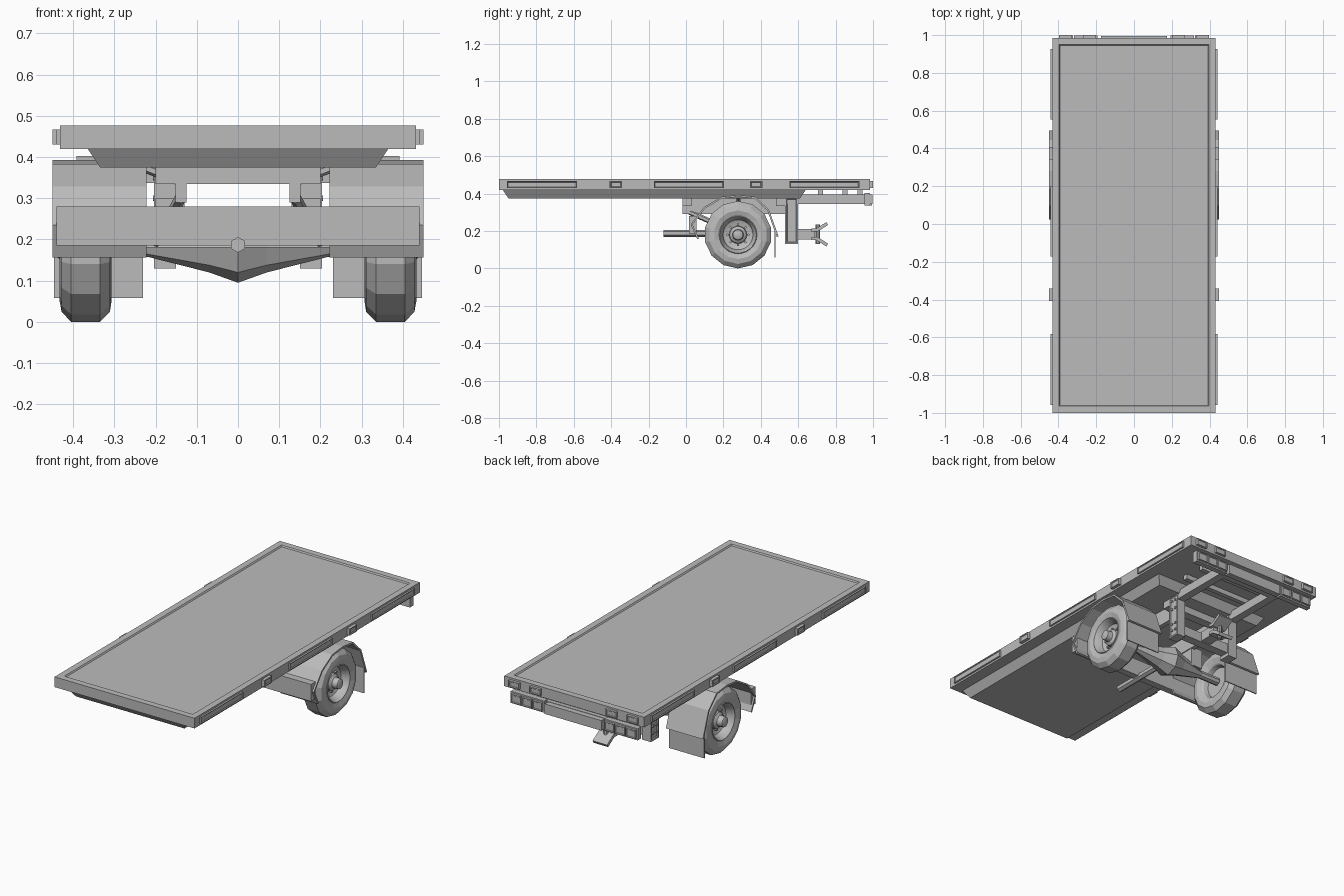
import bpy, bmesh, math
from mathutils import Vector, Matrix

old = bpy.data.objects.get("Cube")
if old:
    bpy.data.objects.remove(old)

grey = bpy.data.materials.new("plain_grey")
grey.use_nodes = True
grey.diffuse_color = (0.5, 0.5, 0.5, 1)
grey.node_tree.nodes["Principled BSDF"].inputs["Base Color"].default_value = (0.5, 0.5, 0.5, 1)


def finish(name, bm, smooth=False):
    bmesh.ops.recalc_face_normals(bm, faces=bm.faces)
    mesh = bpy.data.meshes.new(name)
    bm.to_mesh(mesh)
    bm.free()
    mesh.materials.append(grey)
    ob = bpy.data.objects.new(name, mesh)
    bpy.context.collection.objects.link(ob)
    if smooth:
        bpy.ops.object.select_all(action='DESELECT')
        ob.select_set(True)
        bpy.context.view_layer.objects.active = ob
        bpy.ops.object.shade_smooth_by_angle(angle=math.radians(30))
    return ob


def box(name, x, y, z, inset=None, depth=0.005, rim=0.006, foot=0):
    """Box from ranges; 'inset' sinks the face in that direction, 'foot' tapers the bottom."""
    bm = bmesh.new()
    bmesh.ops.create_cube(bm, size=1)
    for v in bm.verts:
        low = v.co.z < 0
        v.co = Vector(r[0] if c < 0 else r[1] for r, c in zip((x, y, z), v.co))
        if low and foot:
            v.co.x -= math.copysign(foot, v.co.x)
            v.co.y -= math.copysign(foot, v.co.y)
    bm.normal_update()
    if inset:
        face = max(bm.faces, key=lambda f: f.normal.dot(Vector(inset)))
        bmesh.ops.inset_region(bm, faces=[face], thickness=rim)
        bmesh.ops.inset_region(bm, faces=[face], thickness=depth, depth=-depth)
    return finish(name, bm)


def side_box(name, s, x, *args, **kw):
    """Box with x given for the left side, flipped for s = -1."""
    return box(name, sorted((s * x[0], s * x[1])), *args, **kw)


def lathe(name, profile, sides, centre, smooth=False):
    """Spin (x, radius) points about an axis along x."""
    bm = bmesh.new()
    vs = [bm.verts.new((x, 0, -r)) for x, r in profile]
    es = [bm.edges.new(p) for p in zip(vs, vs[1:])]
    bmesh.ops.spin(bm, geom=vs + es, cent=(0, 0, 0), axis=(1, 0, 0),
                   angle=math.tau, steps=sides, use_duplicate=False)
    bmesh.ops.remove_doubles(bm, verts=bm.verts, dist=1e-4)
    bmesh.ops.translate(bm, verts=bm.verts, vec=centre)
    return finish(name, bm, smooth)


def rod(name, a, b, radius, sides=6):
    a, b = Vector(a), Vector(b)
    bm = bmesh.new()
    turn = (b - a).to_track_quat('Z', 'Y').to_matrix().to_4x4()
    bmesh.ops.create_cone(bm, cap_ends=True, segments=sides, radius1=radius, radius2=radius,
                          depth=(b - a).length, matrix=Matrix.Translation((a + b) / 2) @ turn)
    return finish(name, bm)


def sheet(name, x, path, thick):
    """Bent sheet: a (y, z) path swept across x, thickened inward."""
    bm = bmesh.new()
    rows = [[bm.verts.new((xx, y, z)) for y, z in path] for xx in x]
    for i in range(len(path) - 1):
        bm.faces.new((rows[0][i], rows[0][i + 1], rows[1][i + 1], rows[1][i]))
    ob = finish(name, bm)
    mod = ob.modifiers.new("thickness", 'SOLIDIFY')
    mod.thickness = thick
    mod.offset = 0
    return ob


# Load bed and tapered underframe
box("deck", (-.432, .432), (-1, .985), (.42, .477), inset=(0, 0, 1), rim=.05, depth=.007)
box("underframe", (-.365, .365), (-.98, .64), (.375, .42), foot=.03)

# Chassis frame
box("front_crossmember", (-.2, .2), (-.02, .03), (.335, .376))
box("middle_crossmember", (-.2, .2), (.48, .53), (.335, .376))
box("rear_crossmember", (-.2, .2), (.92, .965), (.345, .395))
for y in (.72, .85, .93):
    box("deck_rib", (-.25, .25), (y - .013, y + .013), (.393, .422))
for s in (1, -1):
    side_box("chassis_rail", s, (.125, .152), (-.02, .53), (.29, .377))
    side_box("rear_rail", s, (.155, .2), (.53, .965), (.345, .395))
    # Drop posts with flange and bolts
    side_box("drop_post", s, (.15, .204), (.53, .6), (.13, .38), inset=(s, 0, 0), rim=.012)
    for y in (.552, .58):
        for z in (.17, .21, .3, .35):
            rod("post_bolt", (s * .198, y, z), (s * .206, y, z), .007, 8)

# Coupling and its beam
box("coupling_beam", (-.16, .16), (.54, .59), (.15, .205))
box("coupling_neck", (-.03, .03), (.59, .69), (.155, .21))
for name, z0, z1 in (("upper_jaw", .205, .24), ("lower_jaw", .16, .125)):
    sheet(name, (-.045, .045), ((.67, z0), (.7, z0), (.755, z1)), .018)
rod("coupling_pin", (0, .705, .13), (0, .705, .235), .012, 8)

# Axle, shaft and suspension
lathe("axle", ((-.34, 0), (-.34, .022), (-.22, .022), (-.07, .06), (0, .085),
               (.07, .06), (.22, .022), (.34, .022), (.34, 0)), 8, (0, .28, .18))
rod("drive_shaft", (0, -.12, .187), (0, .25, .187), .019)
box("front_cross_panel", (-.44, .44), (.015, .055), (.185, .28))

fender_path = ((.065, .158), (.03, .235), (.1, .325), (.19, .378), (.28, .388),
               (.37, .378), (.44, .31), (.49, .17))
tyre = ((.318, .098), (.307, .13), (.311, .156), (.335, .18), (.405, .18),
        (.428, .156), (.433, .13), (.423, .098))
rim = ((.318, .1), (.325, .092), (.35, .085), (.352, 0), (.375, 0), (.375, .06),
       (.385, .08), (.412, .088), (.428, .098), (.422, .104))
hub = ((.36, .05), (.395, .045), (.405, .03), (.435, .027), (.44, .018), (.44, 0))

for s in (1, -1):
    rod("suspension_arm", (s * .14, .02, .3), (s * .2, .27, .19), .014)
    side_box("spring_seat", s, (.13, .2), (.24, .32), (.19, .3))
    # Mudguard and flap
    sheet("mudguard", (s * .222, s * .45), fender_path, .01)
    side_box("mud_flap", s, (.23, .447), (.472, .478), (.058, .2))
    rod("mudguard_bracket", (s * .15, .28, .345), (s * .25, .28, .383), .012)

    # Wheels
    def wheel_part(name, profile, sides, smooth=False):
        lathe(name, [(s * x, r) for x, r in profile], sides, (0, .278, .18), smooth)

    wheel_part("tyre", tyre, 14)
    wheel_part("rim", rim, 28, True)
    wheel_part("hub", hub, 16, True)
    for i in range(8):
        a = math.tau * i / 8
        y, z = .278 + .055 * math.cos(a), .18 + .055 * math.sin(a)
        rod("wheel_nut", (s * .37, y, z), (s * .387, y, z), .007)

    # Side panels and marker lamps on the deck edge
    for y in (-.77, .015, .74):
        side_box("side_panel", s, (.43, .442), (y - .187, y + .187), (.43, .467),
                 inset=(s, 0, 0), rim=.005, depth=.004)
    for y in (-.375, .375):
        side_box("side_marker", s, (.43, .45), (y - .033, y + .033), (.43, .467),
                 inset=(s, 0, 0), rim=.008, depth=.004)

    # Rear lamps
    for x in (.365, .235):
        side_box("rear_marker", s, (x - .033, x + .033), (.98, 1), (.43, .467),
                 inset=(0, 1, 0), rim=.007, depth=.004)
    side_box("lamp_housing", s, (.185, .392), (.955, .985), (.337, .402))
    for i in range(3):
        x = .192 + .066 * i
        side_box("lamp_lens", s, (x, x + .06), (.98, .998), (.345, .394),
                 inset=(0, 1, 0), rim=.006, depth=.004)

# Rear centre plate
box("rear_plate", (-.175, .175), (.96, .995), (.337, .393))
